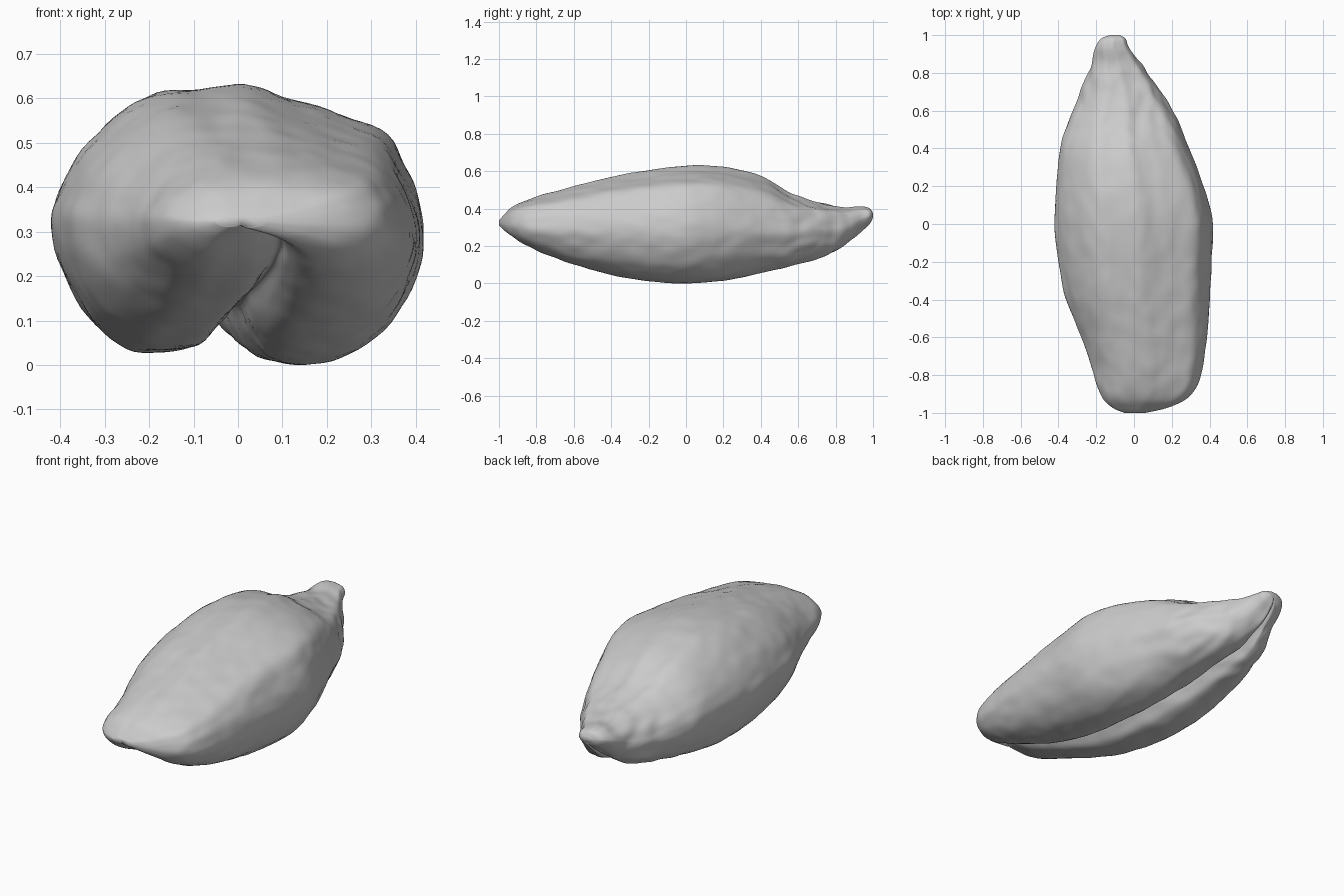
import bpy, bmesh, math
from mathutils import Vector, noise

cube = bpy.data.objects.get("Cube")
if cube:
    bpy.data.objects.remove(cube, do_unlink=True)


def catmull(points, t, closed=False):
    """Smooth point on a spline through points, t measured in points."""
    n = len(points)
    i = int(math.floor(t))
    f = t - i
    pick = (lambda k: k % n) if closed else (lambda k: min(max(k, 0), n - 1))
    a, b, c, d = (Vector(points[pick(i + k)]) for k in (-1, 0, 1, 2))
    return b + 0.5 * f * (c - a + f * (2 * a - 5 * b + 4 * c - d
                                       + f * (3 * (b - c) + d - a)))


# Cross-section of the grain: across (-1 to 1), height (0 to 1), from the crease
section = [
    (-.01, .22), (.06, .11), (.17, .025), (.37, 0), (.6, .04), (.82, .15),
    (.95, .31), (1, .45), (.97, .6), (.9, .72), (.77, .84), (.5, .91),
    (.25, .96), (.05, 1), (-.2, .98), (-.42, .97), (-.62, .9), (-.83, .77),
    (-.95, .64), (-1, .52), (-.95, .34), (-.8, .17), (-.6, .06), (-.4, .05),
    (-.22, .07), (-.11, .14),
]

# Along the grain: y, right side x, left side x, bottom z, top z,
# extra crease height, droop of the underside, sideways shift of the crease
stations = [
    (-1, -.05, .06, .31, .335, 0, 0, 0),
    (-.975, -.11, .17, .285, .365, .22, .01, .05),
    (-.93, -.16, .27, .25, .41, .2, .02, .1),
    (-.86, -.195, .335, .205, .445, .09, .02, .1),
    (-.75, -.225, .365, .155, .48, .04, .01, .05),
    (-.6, -.28, .385, .1, .52, .02, .005, .02),
    (-.4, -.36, .4, .045, .568, 0, 0, 0),
    (-.2, -.4, .41, .01, .605, 0, 0, 0),
    (0, -.42, .417, 0, .63, 0, 0, -.03),
    (.2, -.41, .368, .015, .624, 0, 0, -.05),
    (.4, -.39, .29, .058, .572, 0, 0, -.08),
    (.52, -.355, .24, .082, .505, .02, 0, -.12),
    (.62, -.315, .19, .105, .46, .04, 0, -.15),
    (.75, -.265, .105, .145, .425, .03, 0, -.2),
    (.85, -.225, .035, .21, .408, -.05, 0, -.15),
    (.93, -.205, -.025, .285, .412, -.2, 0, 0),
    (.98, -.175, -.045, .325, .402, -.2, 0, 0),
    (1, -.125, -.075, .355, .375, -.2, 0, 0),
]

AROUND, STEPS = 130, 9
bm = bmesh.new()
rings = []
for j in range((len(stations) - 1) * STEPS + 1):
    y, x0, x1, z0, z1, crease, droop, shift = [
        catmull([(s[k], 0) for s in stations], j / STEPS).x for k in range(8)]
    ring = []
    for i in range(AROUND):
        u, v = catmull(section, i * len(section) / AROUND, closed=True)
        low = max(0, 1 - v)
        z = z0 + v * (z1 - z0) - droop * u * u * low
        if v < .4:
            near = math.exp(-(u / .33) ** 2)
            z += crease * near * (z1 - z0)
            u += shift * near
        ring.append(bm.verts.new(((x0 + x1) / 2 + u * (x1 - x0) / 2, y, z)))
    rings.append(ring)

# Skin between the rings, closed at both tips
for a, b in zip(rings, rings[1:]):
    for i in range(AROUND):
        k = (i + 1) % AROUND
        bm.faces.new((a[i], a[k], b[k], b[i]))
bm.faces.new(rings[0])
bm.faces.new(rings[-1])
bmesh.ops.recalc_face_normals(bm, faces=bm.faces)
bm.normal_update()

# Lengthwise ripples, with deeper wrinkles near the narrow tip
moves = []
for vert in bm.verts:
    p = vert.co
    ripple = noise.noise(Vector((p.x * 9, p.y * 3, p.z * 9)))
    fine = noise.noise(Vector((p.x * 17, p.y * 10, p.z * 17)))
    tip = math.exp(-((p.y - .72) / .16) ** 2)
    fade = min(1, (1 - abs(p.y)) * 8)
    moves.append(vert.normal * fade * (.004 * ripple + (.004 + .006 * tip) * fine))
for vert, move in zip(bm.verts, moves):
    vert.co += move

mesh = bpy.data.meshes.new("grain")
bm.to_mesh(mesh)
bm.free()
grain = bpy.data.objects.new("grain", mesh)
bpy.context.collection.objects.link(grain)

# Plain grey husk
husk = bpy.data.materials.new("husk grey")
husk.use_nodes = True
colour = (.6, .6, .6, 1)
husk.diffuse_color = colour
husk.node_tree.nodes["Principled BSDF"].inputs["Base Color"].default_value = colour
mesh.materials.append(husk)

mesh.polygons.foreach_set("use_smooth", [True] * len(mesh.polygons))
